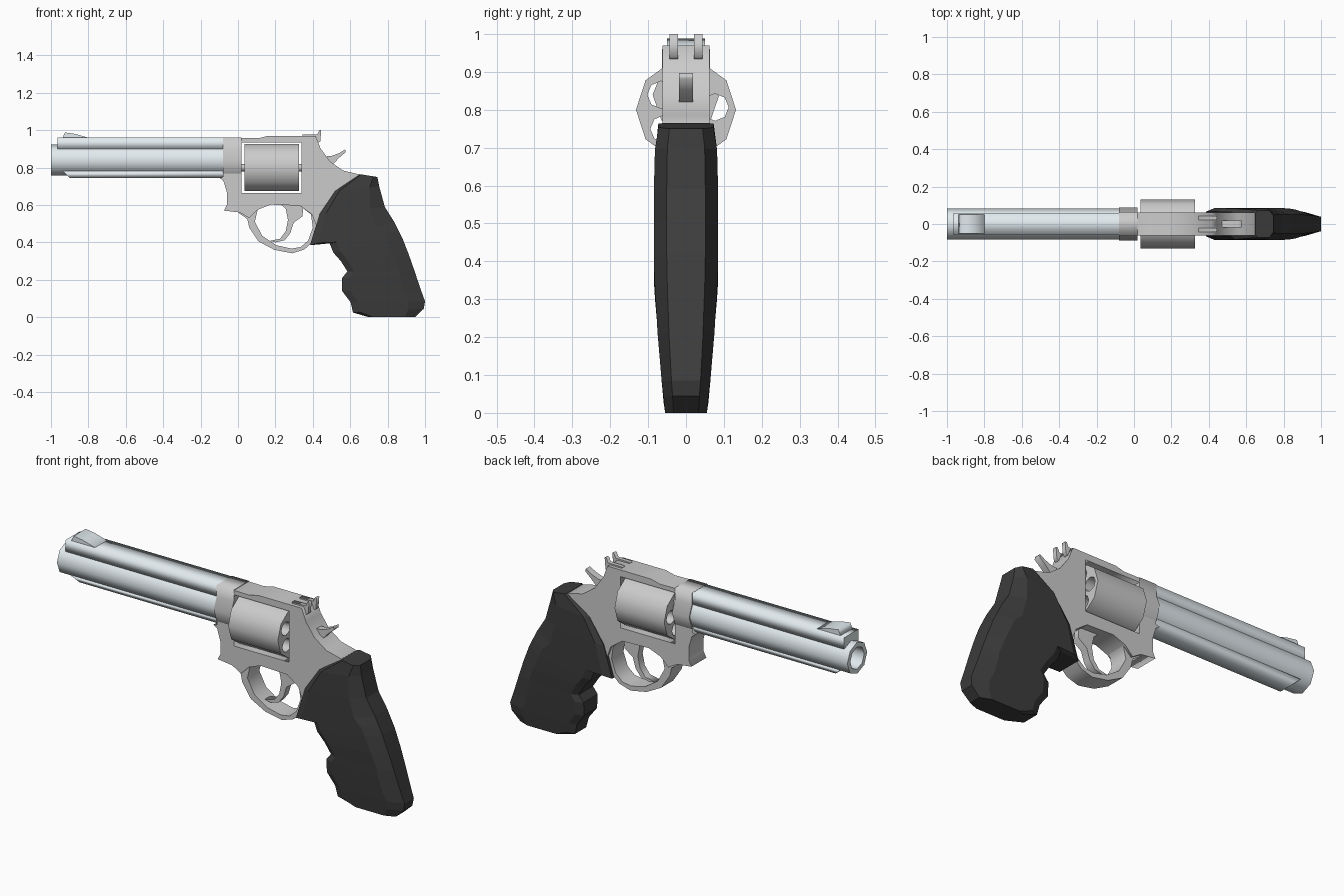
import bpy, bmesh, math
from mathutils import Matrix


def material(name, rgb):
    m = bpy.data.materials.new(name)
    m.diffuse_color = (*rgb, 1)
    return m


STEEL = material("bright_steel", (0.76, 0.83, 0.86))
RUBBER = material("black_rubber", (0.045, 0.045, 0.045))
# Profile planes: (x, z) extruded along y, or (y, z) extruded along x
SIDE = Matrix(((1, 0, 0, 0), (0, 0, -1, 0), (0, 1, 0, 0), (0, 0, 0, 1)))
END = Matrix(((0, 0, 1, 0), (1, 0, 0, 0), (0, 1, 0, 0), (0, 0, 0, 1)))


def extrude(name, loops, lo, hi, plane, mat=None):
    """Fill an outline (later loops are holes) and extrude it from lo to hi."""
    curve = bpy.data.curves.new(name, 'CURVE')
    curve.dimensions, curve.fill_mode = '2D', 'BOTH'
    curve.extrude = (hi - lo) / 2
    for pts in loops:
        s = curve.splines.new('POLY')
        s.points.add(len(pts) - 1)
        for p, co in zip(s.points, pts):
            p.co = (*co, 0, 1)
        s.use_cyclic_u = True
    tmp = bpy.data.objects.new(name + "_curve", curve)
    bpy.context.collection.objects.link(tmp)
    dg = bpy.context.evaluated_depsgraph_get()
    mesh = bpy.data.meshes.new_from_object(tmp.evaluated_get(dg))
    bpy.data.objects.remove(tmp)
    mesh.transform(plane @ Matrix.Translation((0, 0, (lo + hi) / 2)))
    bm = bmesh.new()
    bm.from_mesh(mesh)
    bmesh.ops.remove_doubles(bm, verts=bm.verts, dist=1e-5)
    bmesh.ops.recalc_face_normals(bm, faces=bm.faces)
    bm.to_mesh(mesh)
    bm.free()
    mesh.materials.clear()
    if mat:
        mesh.materials.append(mat)
    ob = bpy.data.objects.new(name, mesh)
    bpy.context.collection.objects.link(ob)
    return ob


def ngon(n, r, cy, cz, turn=0.0):
    return [(cy + r * math.cos(turn + math.tau * i / n),
             cz + r * math.sin(turn + math.tau * i / n)) for i in range(n)]


def mirrored(half):
    return half + [(-y, z) for y, z in reversed(half)]


# Barrel: octagonal tube, top rib and underlug
extrude("barrel_tube", [ngon(8, 0.083, 0, 0.84), ngon(8, 0.058, 0, 0.84)], -1, -0.05, END, STEEL)
extrude("barrel_rib", [mirrored([(0.059, 0.899), (0.059, 0.96)])], -0.965, -0.06, END, STEEL)
lug = extrude("barrel_underlug", [mirrored([(0.036, 0.745), (0.06, 0.783)])], -0.94, -0.06, END, STEEL)
for v in lug.data.vertices:
    if v.co.x < -0.9 and v.co.z < 0.76:
        v.co.x += 0.04
extrude("front_sight", [[(-0.94, 0.955), (-0.925, 0.988), (-0.87, 0.98), (-0.8, 0.96), (-0.8, 0.955)]],
        -0.05, 0.05, SIDE, STEEL)

# Frame with cylinder window
frame = [(-0.08, 0.96), (-0.08, 0.75), (-0.1, 0.745), (-0.078, 0.73), (-0.06, 0.67),
         (-0.06, 0.6), (-0.075, 0.57), (0.01, 0.56), (0.06, 0.53), (0.105, 0.575),
         (0.175, 0.602), (0.33, 0.597), (0.395, 0.55), (0.43, 0.46), (0.5, 0.45), (0.68, 0.7),
         (0.65, 0.763), (0.56, 0.785), (0.49, 0.835), (0.44, 0.905), (0.415, 0.97),
         (0.16, 0.97), (0.11, 0.957)]
window = [(0.02, 0.665), (0.34, 0.665), (0.34, 0.935), (0.02, 0.935)]
extrude("frame", [frame, window], -0.062, 0.062, SIDE)
extrude("frame_collar", [mirrored([(0.045, 0.745), (0.066, 0.775), (0.088, 0.84), (0.064, 0.9), (0.063, 0.961)]),
                         ngon(8, 0.058, 0, 0.84)], -0.08, 0.02, END)

# Trigger guard loop and trigger
guard_out = [(0.0, 0.56), (0.05, 0.525), (0.06, 0.48), (0.11, 0.405), (0.195, 0.36), (0.29, 0.342),
             (0.355, 0.362), (0.4, 0.405), (0.46, 0.45), (0.45, 0.58), (0.38, 0.62), (0.1, 0.62)]
guard_in = [(0.105, 0.575), (0.175, 0.602), (0.33, 0.597), (0.39, 0.55), (0.4, 0.48), (0.375, 0.41),
            (0.335, 0.375), (0.285, 0.367), (0.205, 0.385), (0.13, 0.435), (0.09, 0.51)]
extrude("trigger_guard", [guard_out, guard_in], -0.05, 0.05, SIDE)
extrude("trigger", [[(0.22, 0.61), (0.255, 0.58), (0.267, 0.52), (0.255, 0.46), (0.225, 0.42), (0.17, 0.408),
                     (0.2, 0.4), (0.25, 0.412), (0.28, 0.45), (0.297, 0.505), (0.345, 0.54), (0.35, 0.61)]],
        -0.02, 0.02, SIDE)

# Ten-sided cylinder with five chambers, and its axle
chambers = [ngon(8, 0.036, 0.077 * math.cos(a), 0.8 + 0.077 * math.sin(a))
            for a in (math.radians(5 + 72 * i) for i in range(5))]
extrude("cylinder", [ngon(10, 0.132, 0, 0.8)] + chambers, 0.035, 0.325, END)
extrude("cylinder_axle", [ngon(8, 0.02, 0, 0.8)], 0.0, 0.36, END)

# Hammer and twin rear sight posts
extrude("hammer", [[(0.44, 0.83), (0.46, 0.86), (0.5, 0.862), (0.54, 0.877), (0.573, 0.897), (0.575, 0.882),
                    (0.54, 0.852), (0.51, 0.82), (0.47, 0.8)]], -0.018, 0.018, SIDE)
for side, y in (("left", -0.032), ("right", 0.032)):
    extrude("rear_sight_" + side, [[(0.345, 0.965), (0.345, 0.976), (0.425, 0.978), (0.435, 1.0), (0.445, 1.0),
                                    (0.44, 0.94), (0.415, 0.925), (0.41, 0.965)]], y - 0.011, y + 0.011, SIDE)

# Grip: lofted slices (front x, front z, back x, back z, half width)
slices = [(0.65, 0.765, 0.745, 0.75, 0.073), (0.52, 0.675, 0.755, 0.7, 0.082),
          (0.435, 0.55, 0.785, 0.59, 0.085), (0.385, 0.385, 0.835, 0.51, 0.085),
          (0.49, 0.395, 0.86, 0.46, 0.085), (0.51, 0.345, 0.88, 0.42, 0.085),
          (0.55, 0.3, 0.915, 0.33, 0.082), (0.585, 0.245, 0.943, 0.25, 0.077),
          (0.557, 0.21, 0.956, 0.21, 0.075), (0.557, 0.14, 0.98, 0.14, 0.069),
          (0.602, 0.08, 1.0, 0.085, 0.064), (0.615, 0.025, 0.993, 0.045, 0.059),
          (0.7, 0.004, 0.945, 0.006, 0.055)]
section = [(0, 0.78), (0.1, 1), (0.78, 1), (1, 0.6)]
section += [(t, -w) for t, w in reversed(section)]
bm = bmesh.new()
rings = [[bm.verts.new((fx + (bx - fx) * t, w * hw, max(0, fz + (bz - fz) * t))) for t, w in section]
         for fx, fz, bx, bz, hw in slices]
for a, b in zip(rings, rings[1:]):
    for i in range(len(a)):
        j = (i + 1) % len(a)
        bm.faces.new((a[i], a[j], b[j], b[i]))
bm.faces.new(rings[0])
bm.faces.new(rings[-1])
bmesh.ops.recalc_face_normals(bm, faces=bm.faces)
# settle the sole on the ground
for v in rings[-1]:
    v.co.z = 0
mesh = bpy.data.meshes.new("grip")
bm.to_mesh(mesh)
bm.free()
mesh.materials.append(RUBBER)
bpy.context.collection.objects.link(bpy.data.objects.new("grip", mesh))
